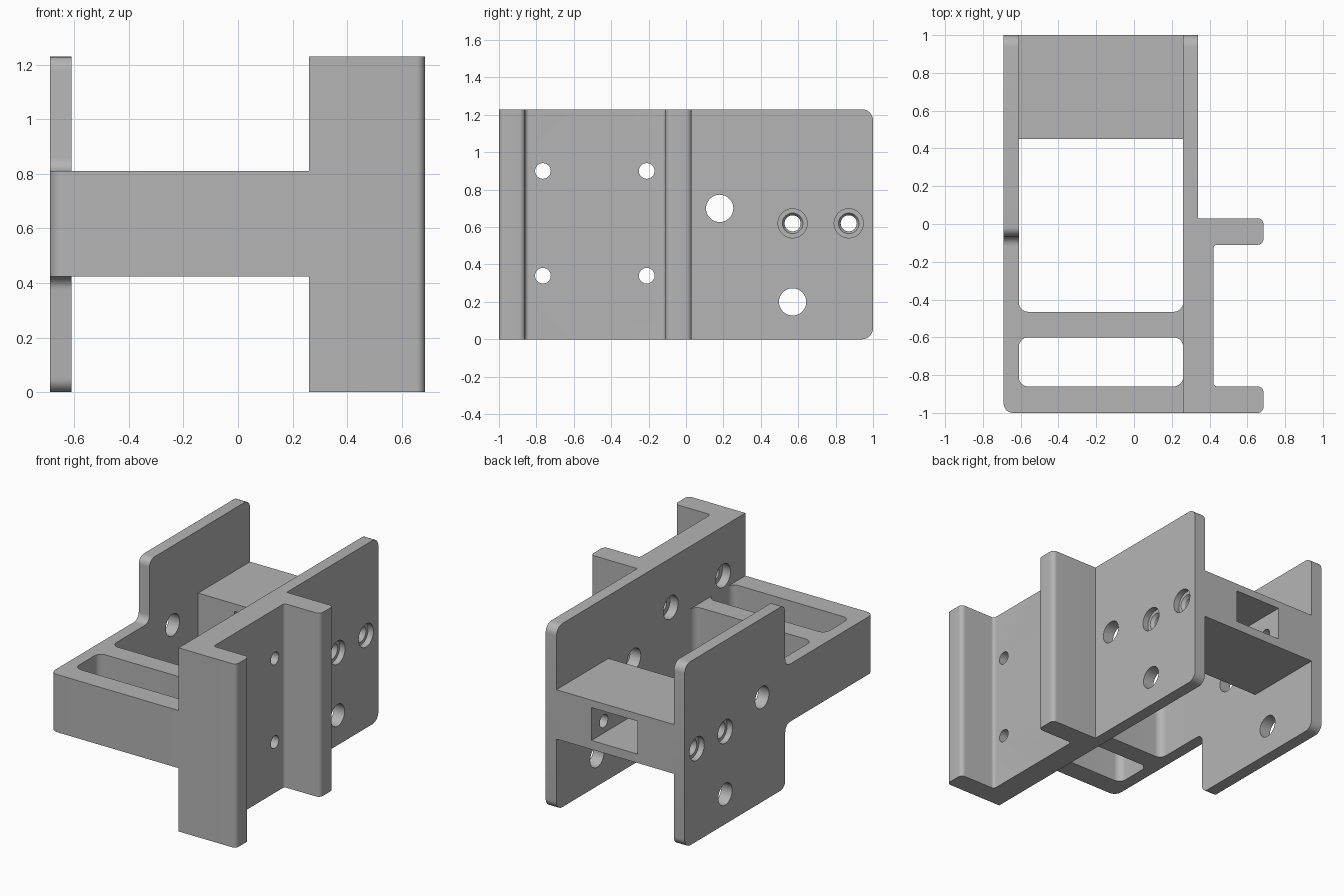
import bpy, bmesh, math
from mathutils import Vector

if "Cube" in bpy.data.objects:
    bpy.data.objects.remove(bpy.data.objects["Cube"])

grey = bpy.data.materials.new("plain grey")
grey.use_nodes = True
grey.diffuse_color = (0.46, 0.46, 0.46, 1)
grey.node_tree.nodes["Principled BSDF"].inputs["Base Color"].default_value = grey.diffuse_color

H = 1.23                      # full height
Z0, Z1 = 0.424, 0.81          # height band of the frame
LEFT, INNER, WALL = -0.69, -0.61, 0.26


def rounded(points, steps=8):
    """Turn (u, v, optional radius) corners into an outline with fillets."""
    out = []
    for i, p in enumerate(points):
        c = Vector(p[:2])
        r = p[2] if len(p) > 2 else 0
        if not r:
            out.append(c)
            continue
        a = (Vector(points[i - 1][:2]) - c).normalized()
        b = (Vector(points[(i + 1) % len(points)][:2]) - c).normalized()
        centre = c + (a + b) * r          # all corners are right angles
        for k in range(steps + 1):
            t = k / steps * math.pi / 2
            out.append(centre - b * r * math.cos(t) - a * r * math.sin(t))
    return out


def make(name, bm):
    bmesh.ops.recalc_face_normals(bm, faces=bm.faces)
    mesh = bpy.data.meshes.new(name)
    bm.to_mesh(mesh)
    bm.free()
    mesh.materials.append(grey)
    obj = bpy.data.objects.new(name, mesh)
    bpy.context.collection.objects.link(obj)
    return obj


def prism(name, points, axis, lo, hi):
    """Extrude an outline along an axis from lo to hi."""
    place = {"x": lambda u, v, w: (w, u, v),
             "y": lambda u, v, w: (u, w, v),
             "z": lambda u, v, w: (u, v, w)}[axis]
    bm = bmesh.new()
    outline = rounded(points)
    ends = [[bm.verts.new(place(p.x, p.y, w)) for p in outline] for w in (lo, hi)]
    bm.faces.new(ends[0])
    bm.faces.new(ends[1])
    n = len(outline)
    for i in range(n):
        j = (i + 1) % n
        bm.faces.new((ends[0][i], ends[0][j], ends[1][j], ends[1][i]))
    return make(name, bm)


def add_drill(bm, y, z, steps, sides=32):
    """Stepped round cutter along x, from (x, radius) pairs."""
    rings = []
    for x, r in steps:
        angles = [k / sides * math.tau for k in range(sides)]
        rings.append([bm.verts.new((x, y + r * math.cos(t), z + r * math.sin(t))) for t in angles])
    bm.faces.new(rings[0])
    bm.faces.new(rings[-1])
    for a, b in zip(rings, rings[1:]):
        for i in range(sides):
            j = (i + 1) % sides
            bm.faces.new((a[i], a[j], b[j], b[i]))


def cut(obj, *cutters):
    bpy.context.view_layer.objects.active = obj
    for c in cutters:
        mod = obj.modifiers.new("cut", "BOOLEAN")
        mod.operation = "DIFFERENCE"
        mod.solver = "EXACT"
        mod.object = c
        bpy.ops.object.modifier_apply(modifier=mod.name)


# Channel rail with two flanges
channel = prism("channel_rail", [
    (WALL, -1), (0.685, -1, 0.03), (0.685, -0.86, 0.03), (0.42, -0.86, 0.02),
    (0.42, -0.11, 0.02), (0.685, -0.11, 0.03), (0.685, 0.03, 0.03), (WALL, 0.03)], "z", 0, H)

# Rear plate behind the channel
rear_plate = prism("rear_plate", [
    (0.03, 0), (1, 0, 0.06), (1, H, 0.06), (0.03, H)], "x", WALL, 0.34)

# Side plate that widens behind the frame arm
side_plate = prism("side_plate", [
    (-0.12, Z0), (-0.065, Z0, 0.05), (-0.065, 0, 0.05), (1, 0, 0.06),
    (1, H, 0.06), (-0.065, H, 0.05), (-0.065, Z1, 0.05), (-0.12, Z1)], "x", LEFT, INNER)

# Frame with a rounded pocket and an open bay
frame = prism("frame", [
    (LEFT, -1, 0.05), (0.3, -1), (0.3, -0.12), (LEFT, -0.12)], "z", Z0, Z1)
pocket = prism("pocket_cutter", [
    (INNER, -0.86, 0.05), (WALL, -0.86, 0.05), (WALL, -0.6, 0.05), (INNER, -0.6, 0.05)], "z", 0.2, 1)
bay = prism("bay_cutter", [
    (INNER, -0.465, 0.05), (WALL, -0.465, 0.05), (WALL, 0.2), (INNER, 0.2)], "z", 0.2, 1)

# Cross block with a square tunnel
block = prism("cross_block", [
    (INNER, 0.48), (WALL, 0.48), (WALL, Z1), (INNER, Z1)], "y", 0.45, 1)
tunnel = prism("tunnel_cutter", [
    (-0.34, 0.54), (0, 0.54), (0, 0.76), (-0.34, 0.76)], "y", 0.3, 1.2)

# Screw holes
bm = bmesh.new()
for y, z in ((0.18, 0.7), (0.57, 0.2)):
    add_drill(bm, y, z, [(-0.9, 0.073), (0.9, 0.073)])
for y in (0.57, 0.87):
    add_drill(bm, y, 0.62, [(-0.9, 0.078), (-0.65, 0.078), (-0.65, 0.055), (-0.63, 0.043),
                            (0.28, 0.043), (0.3, 0.055), (0.3, 0.078), (0.9, 0.078)])
for y in (-0.765, -0.21):
    for z in (0.9, 0.34):
        add_drill(bm, y, z, [(0.1, 0.078), (0.32, 0.078), (0.32, 0.042), (0.6, 0.042)])
drills = make("hole_cutter", bm)

cut(frame, pocket, bay)
cut(block, tunnel, drills)
for part in (channel, rear_plate, side_plate):
    cut(part, drills)

for c in (pocket, bay, tunnel, drills):
    bpy.data.objects.remove(c)

# Smooth the fillets and hole walls, keep hard edges
for part in (channel, rear_plate, side_plate, frame, block):
    bpy.ops.object.select_all(action="DESELECT")
    part.select_set(True)
    bpy.context.view_layer.objects.active = part
    bpy.ops.object.shade_smooth_by_angle(angle=math.radians(30))
